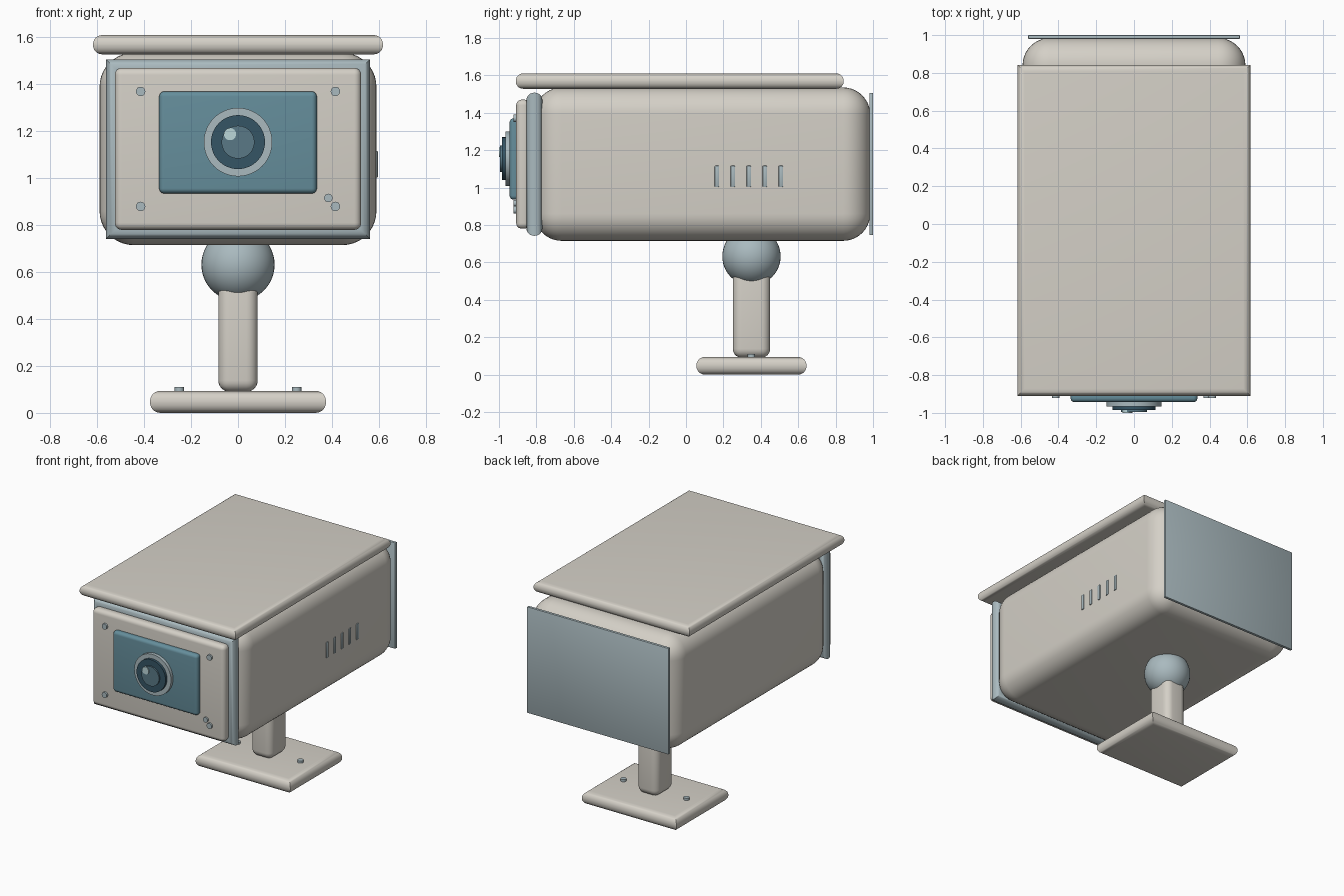
import bpy, bmesh, math
from mathutils import Matrix, Vector

if "Cube" in bpy.data.objects:
    bpy.data.objects.remove(bpy.data.objects["Cube"])


def paint(name, rgb):
    m = bpy.data.materials.new(name)
    m.diffuse_color = (*rgb, 1)
    m.use_nodes = True
    m.node_tree.nodes["Principled BSDF"].inputs["Base Color"].default_value = m.diffuse_color
    return m


CREAM = paint("cream", (0.66, 0.63, 0.57))
STEEL = paint("steel_blue", (0.40, 0.49, 0.52))
BLUE = paint("panel_blue", (0.13, 0.27, 0.33))
DARK = paint("dark_blue", (0.035, 0.09, 0.13))
GLASS = paint("lens_glass", (0.10, 0.19, 0.24))
SHINE = paint("lens_shine", (0.50, 0.68, 0.70))


def finish(name, bm, mat):
    me = bpy.data.meshes.new(name)
    bm.to_mesh(me)
    bm.free()
    ob = bpy.data.objects.new(name, me)
    bpy.context.collection.objects.link(ob)
    me.materials.append(mat)
    bpy.ops.object.select_all(action='DESELECT')
    ob.select_set(True)
    bpy.context.view_layer.objects.active = ob
    bpy.ops.object.shade_smooth_by_angle(angle=math.radians(35))
    return ob


def box(name, x, y, z, mat, r=0.0, seg=6, mitre=None):
    """Rounded box from (min, max) ranges; edges along the mitre axis stay sharp."""
    lo, hi = Vector((x[0], y[0], z[0])), Vector((x[1], y[1], z[1]))
    bm = bmesh.new()
    bmesh.ops.create_cube(bm, size=1, matrix=Matrix.Translation((lo + hi) / 2)
                          @ Matrix.Diagonal((*(hi - lo), 1)))
    if r:
        edges = [e for e in bm.edges if mitre is None or
                 abs(e.verts[0].co[mitre] - e.verts[1].co[mitre]) < 1e-4]
        bmesh.ops.bevel(bm, geom=edges, offset=r, segments=seg, profile=0.5,
                        affect='EDGES', clamp_overlap=True)
    return finish(name, bm, mat)


def disc(name, centre, r, depth, mat, axis='Y', seg=48):
    bm = bmesh.new()
    rot = Matrix.Rotation(math.pi / 2, 4, 'X') if axis == 'Y' else Matrix()
    bmesh.ops.create_cone(bm, cap_ends=True, segments=seg, radius1=r, radius2=r,
                          depth=depth, matrix=Matrix.Translation(centre) @ rot)
    return finish(name, bm, mat)


# Housing, sun shield and rear plate
box("housing", (-0.59, 0.59), (-0.81, 0.985), (0.715, 1.535), CREAM, 0.145, 10)
box("sun_shield", (-0.618, 0.618), (-0.91, 0.843), (1.528, 1.61), CREAM, 0.039, mitre=2)
box("rear_plate", (-0.56, 0.56), (0.98, 1.0), (0.745, 1.505), STEEL, 0.003, 2)

# Front bezel, faceplate and lens panel
box("front_bezel", (-0.562, 0.562), (-0.853, -0.768), (0.742, 1.507), STEEL, 0.04, mitre=1)
box("faceplate", (-0.525, 0.525), (-0.908, -0.835), (0.78, 1.47), CREAM, 0.03)
box("lens_panel", (-0.336, 0.336), (-0.943, -0.89), (0.935, 1.37), BLUE, 0.022)

# Stepped lens
LZ = 1.154
for name, x, z, r, front, mat in (
        ("lens_ring", 0, LZ, 0.146, -0.966, STEEL),
        ("lens_barrel", 0, LZ, 0.115, -0.984, DARK),
        ("lens_glass", 0, LZ, 0.07, -0.994, GLASS),
        ("lens_highlight", -0.034, LZ + 0.034, 0.026, -1.0, SHINE)):
    disc(name, (x, front + 0.02, z), r, 0.04, mat)

# Faceplate screws and status light
for sx in (-1, 1):
    for z in (0.88, 1.37):
        disc("face_screw", (sx * 0.415, -0.91, z), 0.02, 0.022, STEEL, seg=20)
disc("status_light", (0.385, -0.91, 0.916), 0.018, 0.022, STEEL, seg=20)

# Side vents, right side only
for i in range(5):
    y = 0.165 + i * 0.0855
    box("side_vent", (0.575, 0.596), (y - 0.012, y + 0.012), (1.002, 1.117), STEEL, 0.005, 2)

# Mount: ball joint, stem, base and its screws
bm = bmesh.new()
bmesh.ops.create_uvsphere(bm, u_segments=40, v_segments=24, radius=0.156,
                          matrix=Matrix.Translation((0, 0.35, 0.632)))
finish("ball_joint", bm, STEEL)
box("mount_stem", (-0.084, 0.084), (0.25, 0.45), (0.09, 0.56), CREAM, 0.048)
box("mount_base", (-0.375, 0.375), (0.056, 0.644), (0.0, 0.094), CREAM, 0.044, mitre=2)
for sx in (-1, 1):
    disc("base_screw", (sx * 0.25, 0.35, 0.098), 0.02, 0.024, STEEL, axis='Z', seg=20)
